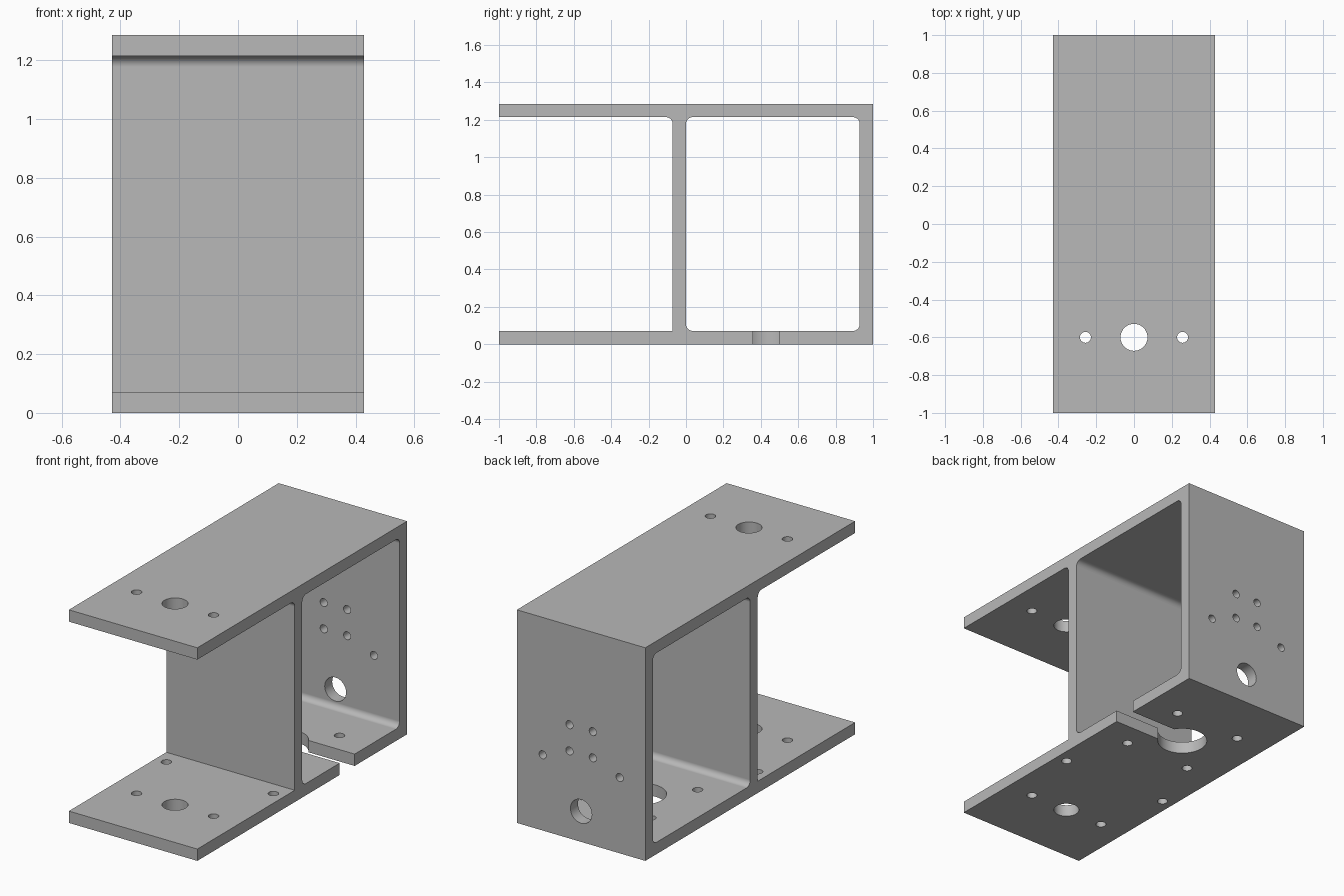
import bpy, bmesh, math
from mathutils import Matrix, Vector

cube = bpy.data.objects.get("Cube")
if cube:
    bpy.data.objects.remove(cube, do_unlink=True)

# Main dimensions, in multiples of the wall thickness
U = 1 / 14
WIDTH, DEPTH, HEIGHT = 12 * U, 28 * U, 18 * U
FILLET = U / 2
PORT, BOLT, PIN = U, 0.029, 0.024

metal = bpy.data.materials.new("plain grey metal")
metal.use_nodes = True
grey = (0.48, 0.48, 0.48, 1)
metal.diffuse_color = grey
metal.node_tree.nodes["Principled BSDF"].inputs["Base Color"].default_value = grey


def to_object(name, bm):
    bmesh.ops.recalc_face_normals(bm, faces=bm.faces)
    mesh = bpy.data.meshes.new(name)
    bm.to_mesh(mesh)
    bm.free()
    mesh.materials.append(metal)
    obj = bpy.data.objects.new(name, mesh)
    bpy.context.collection.objects.link(obj)
    return obj


def block(name, low, high, rounded=None):
    """Box between two corners; edges along x are filleted where rounded(y, z)."""
    low, high = Vector(low), Vector(high)
    bm = bmesh.new()
    bmesh.ops.create_cube(bm, size=1)
    for v in bm.verts:
        v.co = (low + high) / 2 + v.co * (high - low)
    if rounded:
        edges = []
        for e in bm.edges:
            a, b = (v.co for v in e.verts)
            if abs(a.x - b.x) > U and rounded(a.y, a.z):
                edges.append(e)
        bmesh.ops.bevel(bm, geom=edges, offset=FILLET, segments=8,
                        profile=0.5, affect='EDGES')
    return to_object(name, bm)


def drill(centre, radius, length, axis='Z'):
    """Round cutter along z or y."""
    bm = bmesh.new()
    turn = Matrix.Rotation(math.pi / 2, 4, 'X') if axis == 'Y' else Matrix()
    bmesh.ops.create_cone(bm, cap_ends=True, segments=40 if radius > 0.05 else 24,
                          radius1=radius, radius2=radius, depth=length,
                          matrix=Matrix.Translation(centre) @ turn)
    return to_object("drill_cutter", bm)


# Solid body, later hollowed
half = WIDTH / 2
body = block("channel_bracket", (-half, -DEPTH / 2, 0), (half, DEPTH / 2, HEIGHT))

# Open front channel and closed rear cell
cutters = [
    block("front_channel_cutter", (-1, -1.2, U), (1, -U, HEIGHT - U),
          lambda y, z: y > -0.5 and z > 0.5),
    block("rear_cell_cutter", (-1, 0, U), (1, 1 - U, HEIGHT - U), lambda y, z: True),
]

# Front holes through both the top and bottom plates
for x, r in ((0, PORT), (-0.257, BOLT), (0.257, BOLT)):
    cutters.append(drill((x, -0.6, HEIGHT / 2), r, 2))

# Keyhole in the bottom plate, open on the left, with its bolt square
key_y = 6 * U
cutters.append(drill((0, key_y, 0), 0.14, 0.3))
cutters.append(block("slot_cutter", (0, key_y - U, -0.1), (1, key_y + U, 0.15)))
for side in (-1, 1):
    cutters.append(drill((side * 0.357, -0.173, 0), BOLT, 0.3))
    for end in (-1, 1):
        cutters.append(drill((side * 0.222, key_y + end * 0.222, 0), BOLT, 0.3))

# Rear wall: large port, pin square and two outer pins
cutters.append(drill((0, 1, 0.184), PORT, 0.4, 'Y'))
for side in (-1, 1):
    for x, z in ((0.078, 0.686), (0.078, 0.528), (0.257, 0.457)):
        cutters.append(drill((side * x, 1, z), PIN, 0.4, 'Y'))

# Cut everything, then discard the cutters
bpy.ops.object.select_all(action='DESELECT')
bpy.context.view_layer.objects.active = body
body.select_set(True)
for cutter in cutters:
    cutter.hide_render = True
    mod = body.modifiers.new("cut", 'BOOLEAN')
    mod.operation = 'DIFFERENCE'
    mod.solver = 'EXACT'
    mod.object = cutter
    bpy.ops.object.modifier_apply(modifier=mod.name)
    bpy.data.objects.remove(cutter, do_unlink=True)

# Smooth fillets and bores, flat plates
bpy.ops.object.shade_smooth_by_angle(angle=math.radians(30))
weighted = body.modifiers.new("flat plates", 'WEIGHTED_NORMAL')
weighted.keep_sharp = True
